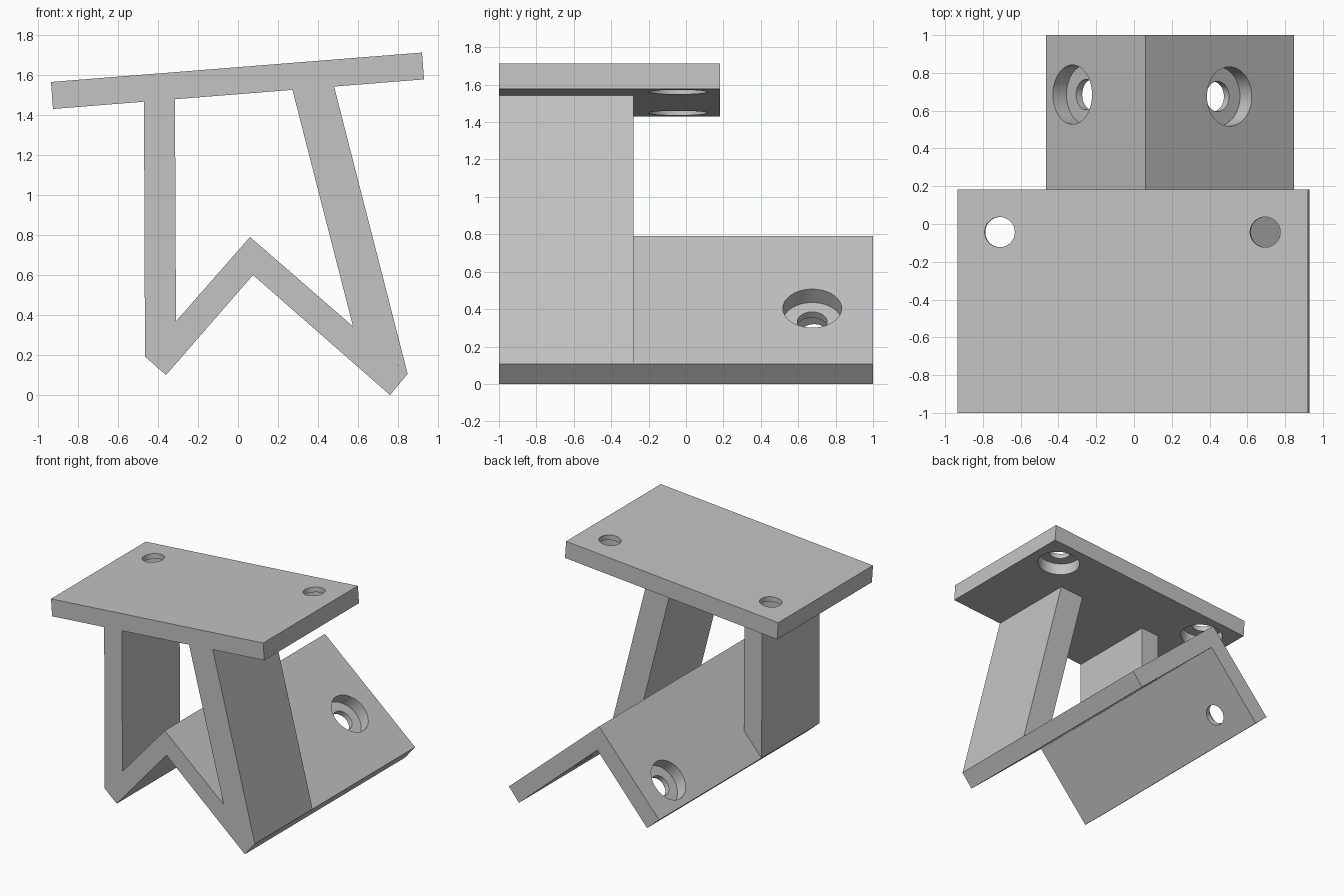
import bpy
import bmesh
from mathutils import Vector

cube = bpy.data.objects.get("Cube")
if cube:
    bpy.data.objects.remove(cube, do_unlink=True)

GREY = (0.55, 0.55, 0.55, 1)
grey = bpy.data.materials.new("plain grey")
grey.use_nodes = True
grey.diffuse_color = GREY
grey.node_tree.nodes["Principled BSDF"].inputs["Base Color"].default_value = GREY

FRONT = -1.0
HOLE_R, BORE_R, BORE_DEPTH = 0.08, 0.157, 0.095


def extrude_profile(name, points, back):
    """Extrude an x-z outline from the front plane to y = back."""
    bm = bmesh.new()
    face = bm.faces.new([bm.verts.new((x, FRONT, z)) for x, z in points])
    grown = bmesh.ops.extrude_face_region(bm, geom=[face])
    verts = [v for v in grown["geom"] if isinstance(v, bmesh.types.BMVert)]
    bmesh.ops.translate(bm, verts=verts, vec=(0, back - FRONT, 0))
    bmesh.ops.recalc_face_normals(bm, faces=bm.faces)
    mesh = bpy.data.meshes.new(name)
    bm.to_mesh(mesh)
    bm.free()
    obj = bpy.data.objects.new(name, mesh)
    bpy.context.collection.objects.link(obj)
    mesh.materials.append(grey)
    return obj


def cut_cylinder(target, start, end, radius):
    """Cut a round hole between two points."""
    axis = end - start
    bpy.ops.mesh.primitive_cylinder_add(vertices=64, radius=radius, depth=axis.length,
                                        location=(start + end) / 2,
                                        rotation=axis.to_track_quat("Z", "Y").to_euler())
    cutter = bpy.context.object
    cutter.name = "hole_cutter"
    cutter.hide_render = True
    cutter.data.materials.append(grey)
    mod = target.modifiers.new("hole", "BOOLEAN")
    mod.object = cutter
    mod.solver = "EXACT"
    bpy.context.view_layer.objects.active = target
    bpy.ops.object.modifier_apply(modifier=mod.name)
    bpy.data.objects.remove(cutter, do_unlink=True)


def counterbored_hole(target, mouth, inward):
    """Wide bore entering at the mouth, with a narrow hole right through."""
    mouth, inward = Vector(mouth), Vector(inward).normalized()
    cut_cylinder(target, mouth - inward * 0.05, mouth + inward * BORE_DEPTH, BORE_R)
    cut_cylinder(target, mouth - inward * 0.06, mouth + inward * 0.22, HOLE_R)


# Tilted mounting plate with bores on its underside
plate = extrude_profile("top_plate", [(-0.935, 1.565), (0.92, 1.712), (0.93, 1.578), (-0.925, 1.43)], 0.183)
for x, z in ((-0.7, 1.448), (0.705, 1.56)):
    counterbored_hole(plate, (x, -0.043, z), (-0.08, 0, 1))

# Angled foot, a bent strip with one bore on each slope
foot = extrude_profile("angled_foot", [(-0.465, 0.192), (-0.36, 0.1), (0.075, 0.6), (0.76, 0),
                                       (0.848, 0.106), (0.06, 0.79)], 1.0)
counterbored_hole(foot, (-0.325, 0.685, 0.35), (0.75, 0, -0.66))
counterbored_hole(foot, (0.505, 0.675, 0.404), (-0.656, 0, -0.755))

# Legs joining foot and plate
left_end = [(-0.465, 0.192), (-0.31, 0.367), (-0.315, 1.479), (-0.47, 1.467)]
right_end = [(0.848, 0.106), (0.575, 0.343), (0.272, 1.526), (0.48, 1.543)]
legs = [extrude_profile("right_leg", left_end, -0.28), extrude_profile("left_leg", right_end, -0.28)]

# Smooth bores with sharp edges
bpy.ops.object.select_all(action="DESELECT")
for obj in [plate, foot] + legs:
    obj.select_set(True)
bpy.context.view_layer.objects.active = plate
bpy.ops.object.shade_smooth_by_angle()
